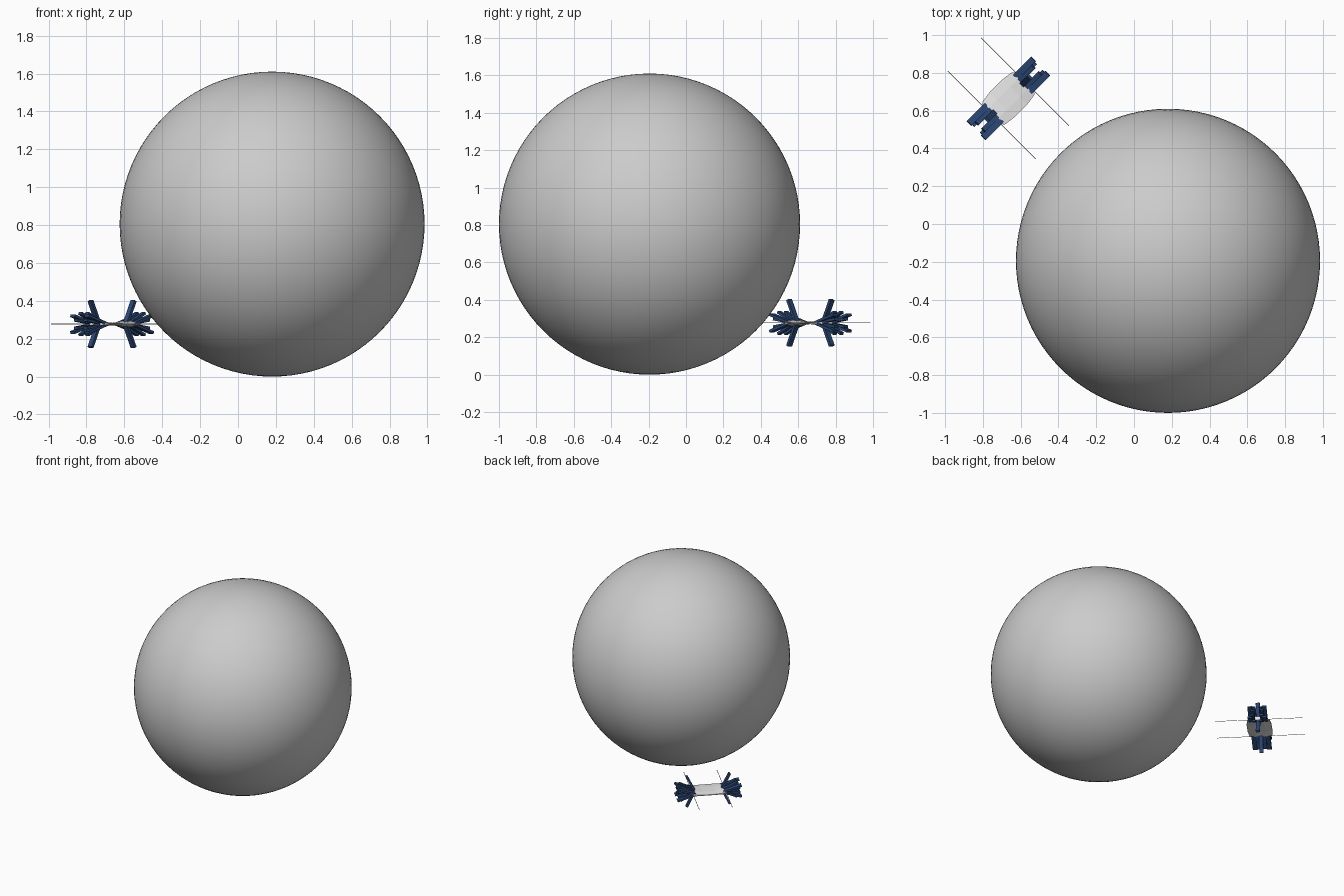
import bpy, bmesh, math
from mathutils import Matrix, Vector

cube = bpy.data.objects.get("Cube")
if cube:
    bpy.data.objects.remove(cube)


def material(name, rgb):
    m = bpy.data.materials.new(name)
    m.use_nodes = True
    m.diffuse_color = (*rgb, 1)
    m.node_tree.nodes["Principled BSDF"].inputs["Base Color"].default_value = (*rgb, 1)
    return m


GREY = material("planet grey", (0.6, 0.6, 0.6))
WHITE = material("hull white", (0.8, 0.8, 0.8))
BLUE = material("panel blue", (0.025, 0.065, 0.18))

# Craft frame: local x runs along the hull, local y across it
FRAME = Matrix.Translation((-0.665, 0.665, 0.277)) @ Matrix.Rotation(math.radians(45), 4, 'Z')


def add(name, bm, mat, frame=FRAME):
    bmesh.ops.recalc_face_normals(bm, faces=bm.faces)
    mesh = bpy.data.meshes.new(name)
    bm.to_mesh(mesh)
    bm.free()
    mesh.materials.append(mat)
    ob = bpy.data.objects.new(name, mesh)
    ob.matrix_world = frame
    bpy.context.collection.objects.link(ob)
    return ob


def box(bm, size, matrix):
    bmesh.ops.create_cube(bm, size=1, matrix=matrix @ Matrix.Diagonal((*size, 1)))


# Large smooth sphere
bm = bmesh.new()
bmesh.ops.create_uvsphere(bm, u_segments=96, v_segments=48, radius=0.805)
for f in bm.faces:
    f.smooth = True
add("planet", bm, GREY, Matrix.Translation((0.18, -0.195, 0.805)))

# Thin hull with a pinched waist and narrowed ends
bm = bmesh.new()
rings = []
for x, half_width, half_height in ((-0.145, 0.045, 0.016), (-0.11, 0.085, 0.014),
                                   (-0.05, 0.093, 0.007), (0.05, 0.093, 0.007),
                                   (0.11, 0.085, 0.014), (0.145, 0.045, 0.016)):
    ring = []
    for i in range(8):
        a = math.tau * (i + 0.5) / 8
        ring.append(bm.verts.new((x, half_width * math.cos(a) * 1.08,
                                  half_height * math.sin(a) * 1.08)))
    rings.append(ring)
for a, b in zip(rings, rings[1:]):
    for i in range(8):
        j = (i + 1) % 8
        bm.faces.new((a[i], a[j], b[j], b[i]))
bm.faces.new(rings[0])
bm.faces.new(rings[-1])
add("hull", bm, WHITE)


# Fans of narrow blades: (offset across, width, root, length, tilt in degrees)
BLADES = ((0.053, 0.036, 0.105, 0.142, 17), (0.025, 0.026, 0.1, 0.125, 26),
          (0.035, 0.03, 0.11, 0.125, 8))
for end, side in (("front", 1), ("rear", -1)):
    bm = bmesh.new()
    for up in (1, -1):
        turn = Matrix.Diagonal((side, 1, up, 1))
        for y, width, root, length, tilt in BLADES:
            for flank in (1, -1):
                place = (turn @ Matrix.Translation((root, y * flank, 0.003))
                         @ Matrix.Rotation(math.radians(-tilt), 4, 'Y')
                         @ Matrix.Translation((length / 2, 0, 0)))
                box(bm, (length, width, 0.014), place)
        # Tall centre blade
        place = (turn @ Matrix.Translation((0.105, 0, 0.008))
                 @ Matrix.Rotation(math.radians(-64), 4, 'Y')
                 @ Matrix.Translation((0.064, 0, 0)))
        box(bm, (0.128, 0.03, 0.016), place)
    add(end + "_blades", bm, BLUE)

    # Long thin antenna across the hull
    bm = bmesh.new()
    bmesh.ops.create_cone(bm, cap_ends=True, segments=6, radius1=0.002, radius2=0.002, depth=0.66,
                          matrix=Matrix.Translation((0.124 * side, 0, 0))
                          @ Matrix.Rotation(math.pi / 2, 4, 'X'))
    add(end + "_antenna", bm, WHITE)
